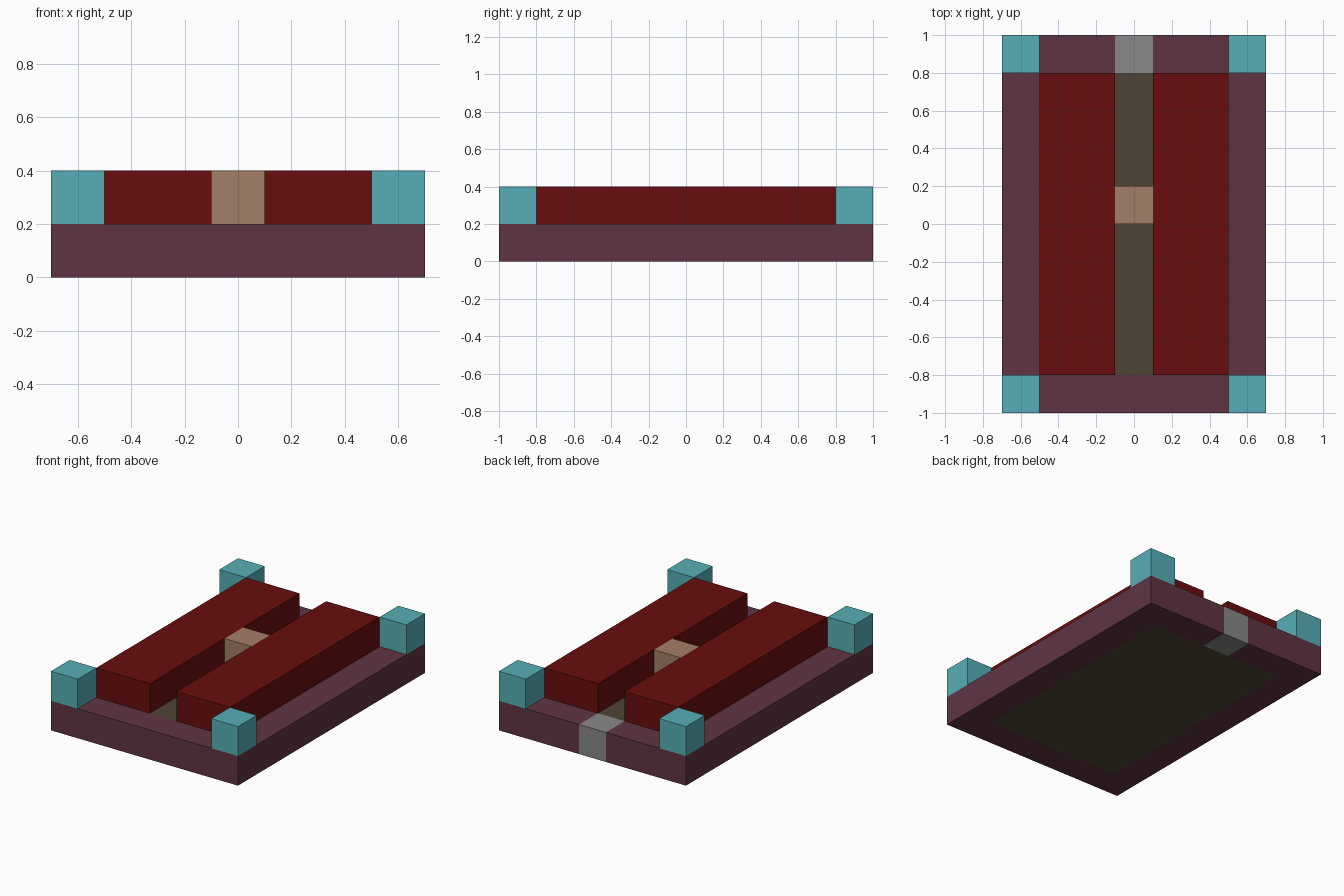
import bpy
import bmesh
from mathutils import Matrix, Vector

cube = bpy.data.objects.get("Cube")
if cube:
    bpy.data.objects.remove(cube, do_unlink=True)


def linear(c):
    c /= 255
    return c / 12.92 if c <= 0.04045 else ((c + 0.055) / 1.055) ** 2.4


def material(name, *rgb):
    mat = bpy.data.materials.new(name)
    mat.use_nodes = True
    colour = (*[linear(c) for c in rgb], 1)
    mat.diffuse_color = colour
    mat.node_tree.nodes["Principled BSDF"].inputs["Base Color"].default_value = colour
    return mat


plum = material("plum", 96, 52, 68)
teal = material("teal", 87, 175, 182)
red = material("dark red", 105, 13, 13)
tan = material("tan", 163, 126, 104)
grey = material("grey", 136, 136, 136)
olive = material("olive brown", 79, 68, 54)


def box(name, mat, low, high):
    """Add an axis-aligned box between two opposite corners."""
    low, high = Vector(low), Vector(high)
    bm = bmesh.new()
    bmesh.ops.create_cube(bm, size=1, matrix=Matrix.Diagonal((*(high - low), 1)))
    mesh = bpy.data.meshes.new(name)
    bm.to_mesh(mesh)
    bm.free()
    mesh.materials.append(mat)
    obj = bpy.data.objects.new(name, mesh)
    obj.location = (low + high) / 2
    bpy.context.collection.objects.link(obj)


U = 0.2             # height of one layer and width of the rim
X, Y = 0.7, 1.0     # half width and half length
IX, IY = X - U, Y - U
GAP = U / 2         # half width of the central channel

# Base slab: floor panel, rim rails and the block set in the back rail
box("floor_panel", olive, (-IX, -IY, 0), (IX, IY, U))
box("front_rail", plum, (-IX, -Y, 0), (IX, -IY, U))
box("back_block", grey, (-GAP, IY, 0), (GAP, Y, U))

# Mirrored parts: side rails, back rails, long bars and corner posts
for side, s in (("left", 1), ("right", -1)):
    def span(a, b):
        return sorted((s * a, s * b))

    x0, x1 = span(IX, X)
    box(side + "_rail", plum, (x0, -Y, 0), (x1, Y, U))
    for end, y in (("front", -Y), ("back", IY)):
        box(f"{end}_{side}_post", teal, (x0, y, U), (x1, y + U, 2 * U))
    x0, x1 = span(GAP, IX)
    box("back_rail_" + side, plum, (x0, IY, 0), (x1, Y, U))
    box(side + "_bar", red, (x0, -IY, U), (x1, IY, 2 * U))

# Small block bridging the channel
box("centre_block", tan, (-GAP, 0, U), (GAP, U, 2 * U))
